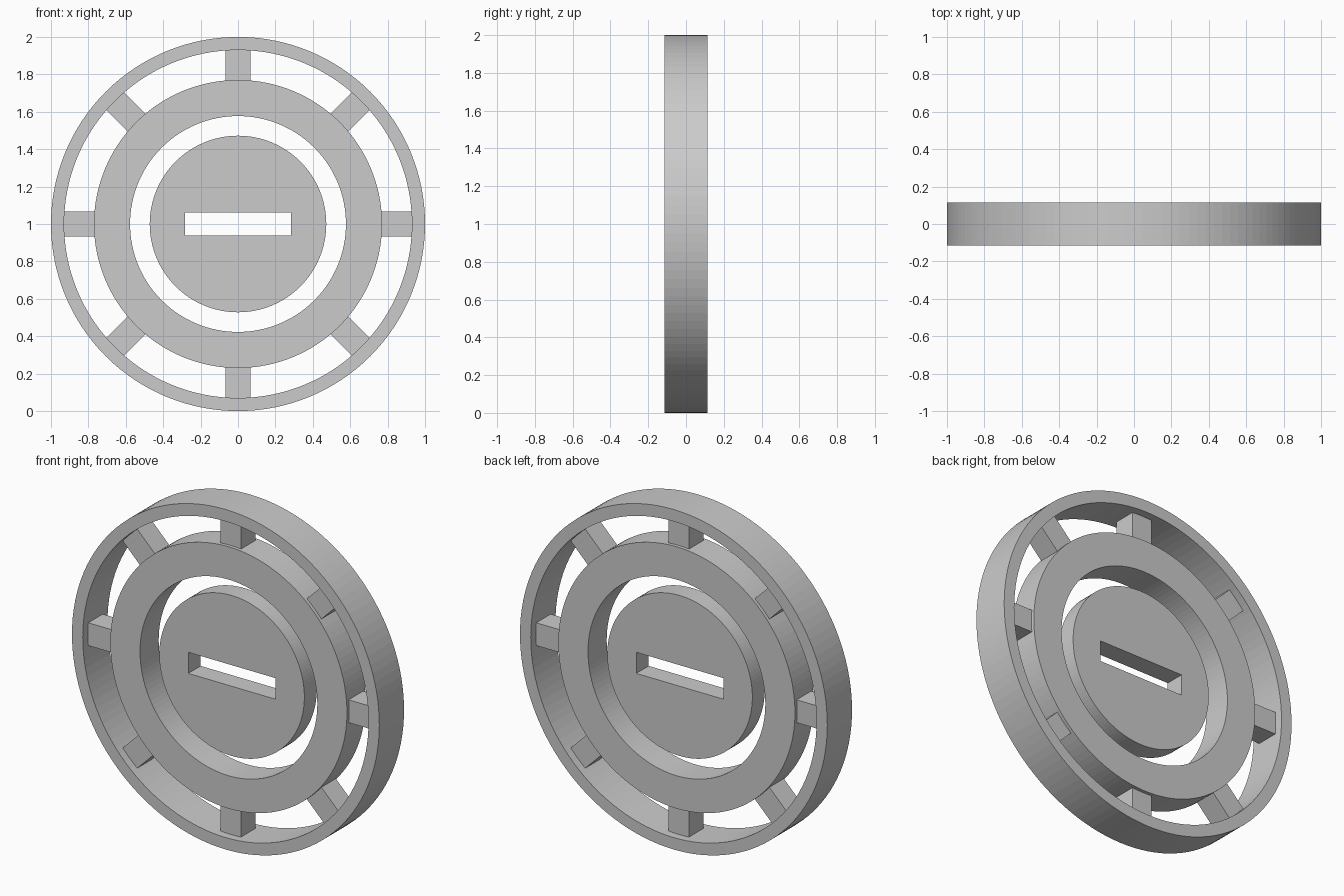
import bpy, bmesh, math
from mathutils import Matrix, Vector

if "Cube" in bpy.data.objects:
    bpy.data.objects.remove(bpy.data.objects["Cube"])

CENTRE = Vector((0, 0, 1))
SEGS = 128


def finish(bm, name):
    bmesh.ops.recalc_face_normals(bm, faces=bm.faces[:])
    me = bpy.data.meshes.new(name)
    bm.to_mesh(me)
    bm.free()
    ob = bpy.data.objects.new(name, me)
    ob.location = CENTRE
    bpy.context.collection.objects.link(ob)
    return ob


def ring(name, outer, inner, half):
    """Rectangular section swept round the y axis."""
    bm = bmesh.new()
    loops = []
    for i in range(SEGS):
        a = 2 * math.pi * i / SEGS
        c, s = math.cos(a), math.sin(a)
        loops.append([bm.verts.new((r * c, y, r * s)) for r, y in
                      ((outer, -half), (outer, half), (inner, half), (inner, -half))])
    for i, p in enumerate(loops):
        q = loops[(i + 1) % SEGS]
        for k in range(4):
            n = (k + 1) % 4
            bm.faces.new((p[k], p[n], q[n], q[k]))
    return finish(bm, name)


def box(name, lo, hi, angle=0):
    bm = bmesh.new()
    lo, hi = Vector(lo), Vector(hi)
    m = (Matrix.Rotation(angle, 4, 'Y') @ Matrix.Translation((lo + hi) / 2)
         @ Matrix.Diagonal((*(hi - lo), 1)))
    bmesh.ops.create_cube(bm, size=1, matrix=m)
    return finish(bm, name)


# Outer rim and middle ring
ring("outer_rim", 1.0, 0.93, 0.115)
ring("middle_ring", 0.77, 0.577, 0.087)

# Eight square spokes running from the middle ring into the rim
for i in range(8):
    box(f"spoke_{i + 1}", (0.70, -0.067, -0.067), (0.997, 0.067, 0.067), i * math.pi / 4)

# Floating centre disc with a rectangular slot
bm = bmesh.new()
bmesh.ops.create_cone(bm, cap_ends=True, segments=SEGS, radius1=0.472, radius2=0.472,
                      depth=0.115, matrix=Matrix.Rotation(math.pi / 2, 4, 'X'))
disc = finish(bm, "centre_disc")
cutter = box("slot_cutter", (-0.283, -0.3, -0.062), (0.283, 0.3, 0.062))
cutter.hide_render = True
cutter.hide_set(True)
cut = disc.modifiers.new("slot", 'BOOLEAN')
cut.operation = 'DIFFERENCE'
cut.solver = 'EXACT'
cut.object = cutter
